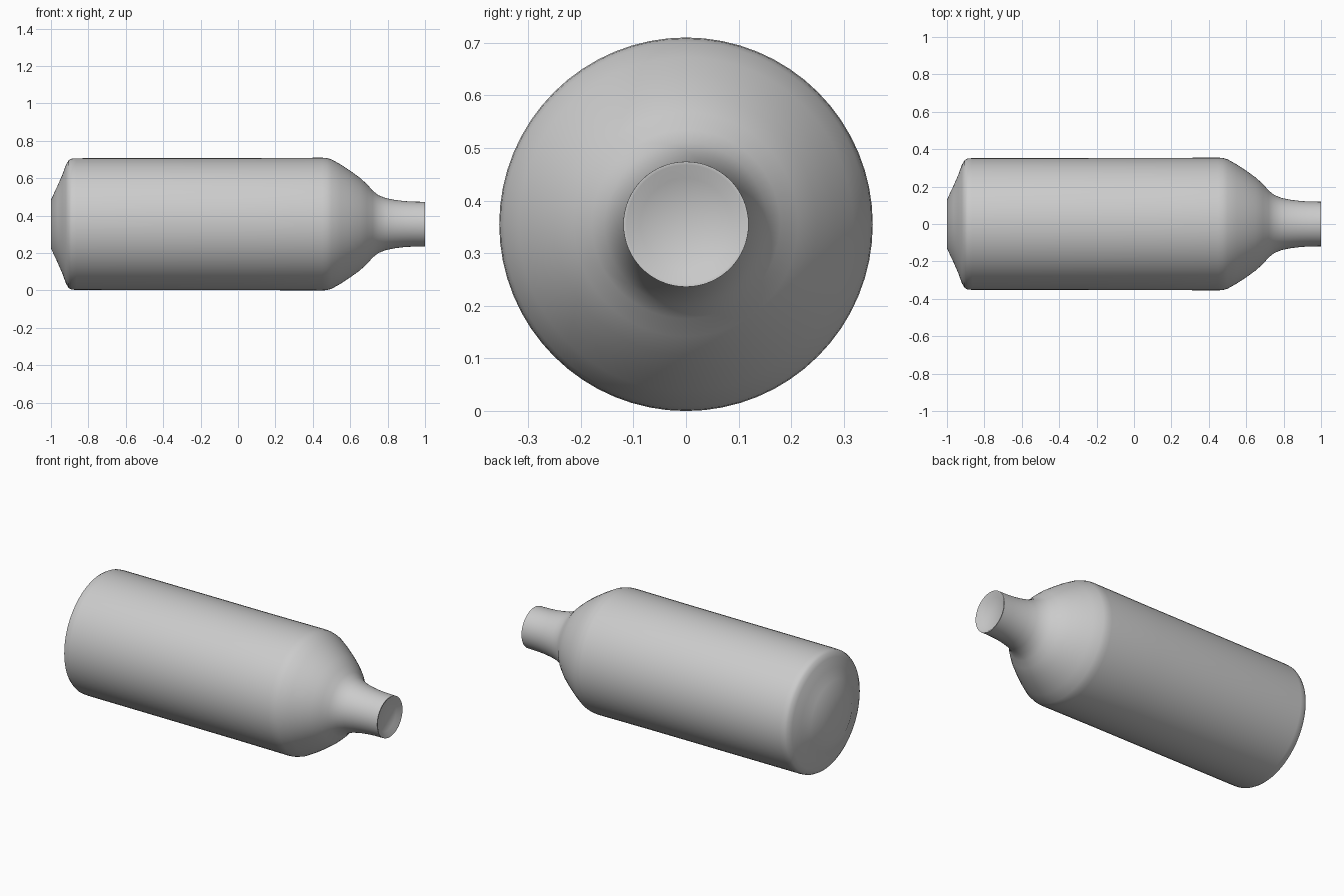
import bpy, bmesh, math
from mathutils import Matrix

if "Cube" in bpy.data.objects:
    bpy.data.objects.remove(bpy.data.objects["Cube"])

R = 0.355


def lathe(name, profile, sides=64, angle=40):
    """Spin (x, radius) points around the lengthwise axis."""
    bm = bmesh.new()
    vs = [bm.verts.new((x, 0, r)) for x, r in profile]
    es = [bm.edges.new(p) for p in zip(vs, vs[1:])]
    bmesh.ops.spin(bm, geom=vs + es, cent=(0, 0, 0), axis=(1, 0, 0),
                   angle=2 * math.pi, steps=sides, use_duplicate=False)
    bmesh.ops.remove_doubles(bm, verts=bm.verts, dist=1e-5)
    bmesh.ops.transform(bm, matrix=Matrix.Translation((0, 0, R)), verts=bm.verts)
    bmesh.ops.recalc_face_normals(bm, faces=bm.faces)
    me = bpy.data.meshes.new(name)
    bm.to_mesh(me)
    bm.free()
    ob = bpy.data.objects.new(name, me)
    bpy.context.collection.objects.link(ob)
    bpy.context.view_layer.objects.active = ob
    ob.select_set(True)
    bpy.ops.object.shade_smooth_by_angle(angle=math.radians(angle))
    ob.select_set(False)
    return ob


# bottle: base, straight body, rounded shoulder, flared neck, recessed mouth
lathe("bottle", [
    (-1, 0), (-1, 0.13), (-0.965, 0.205), (-0.94, 0.262), (-0.92, 0.317),
    (-0.905, 0.342), (-0.89, 0.35), (-0.865, 0.352), (0.1, 0.353),
    (0.45, 0.355), (0.475, 0.353), (0.5, 0.346), (0.55, 0.318),
    (0.6, 0.285), (0.65, 0.249), (0.69, 0.213), (0.72, 0.179),
    (0.75, 0.155), (0.79, 0.139), (0.84, 0.129), (0.89, 0.123),
    (0.94, 0.12), (1, 0.119), (1, 0.113), (0.98, 0.087), (0.98, 0)])
